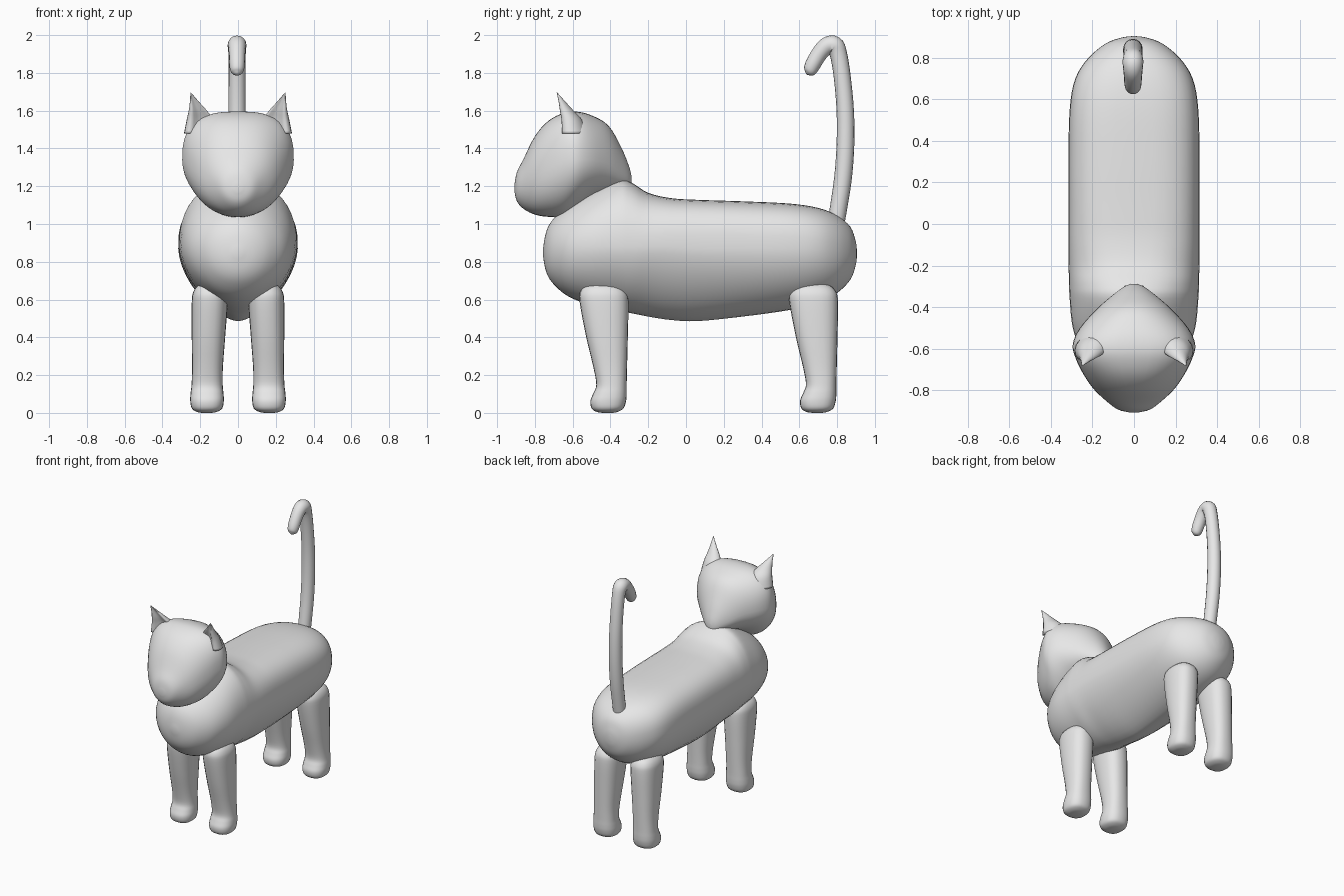
import bpy, bmesh, math
from mathutils import Vector

fur = bpy.data.materials.new("grey_fur")
fur.diffuse_color = (0.8, 0.8, 0.8, 1)


def smooth_rows(rows, steps=4):
    """Catmull-Rom interpolation of rows of numbers."""
    out = []
    for i in range(len(rows) - 1):
        a, b, c, d = (rows[max(i - 1, 0)], rows[i], rows[i + 1],
                      rows[min(i + 2, len(rows) - 1)])
        for s in range(steps):
            t = s / steps
            out.append([0.5 * (2 * q + (r - p) * t + (2 * p - 5 * q + 4 * r - u) * t * t
                               + (3 * q - p - 3 * r + u) * t ** 3)
                        for p, q, r, u in zip(a, b, c, d)])
    return out + [list(rows[-1])]


def loft(name, rings):
    """Skin a list of equal point rings and close both ends."""
    bm = bmesh.new()
    loops = [[bm.verts.new(p) for p in ring] for ring in rings]
    n = len(loops[0])
    for a, b in zip(loops, loops[1:]):
        for i in range(n):
            j = (i + 1) % n
            bm.faces.new((a[i], a[j], b[j], b[i]))
    bm.faces.new(loops[0][::-1])
    bm.faces.new(loops[-1])
    bmesh.ops.recalc_face_normals(bm, faces=bm.faces)
    mesh = bpy.data.meshes.new(name)
    bm.to_mesh(mesh)
    bm.free()
    mesh.materials.append(fur)
    mesh.polygons.foreach_set("use_smooth", [True] * len(mesh.polygons))
    obj = bpy.data.objects.new(name, mesh)
    bpy.context.collection.objects.link(obj)
    return obj


def power(v, n):
    return math.copysign(abs(v) ** (2 / n), v)


def section(y, top, bottom, mid, half, n_top, n_bottom, count=40):
    """Upright cross-section with separate roundness above and below."""
    ring = []
    for i in range(count):
        a = 2 * math.pi * i / count
        c, s = math.cos(a), math.sin(a)
        n = n_top if s >= 0 else n_bottom
        h = top - mid if s >= 0 else mid - bottom
        ring.append((half * power(c, n), y, mid + h * power(s, n)))
    return ring


# Body: y, top, bottom, widest height, half width, roundness above / below
body = [
    (-0.757, 0.87, 0.83, 0.85, 0.02, 2, 2),
    (-0.74, 0.96, 0.745, 0.85, 0.10, 2, 2),
    (-0.70, 1.03, 0.68, 0.86, 0.175, 2, 2),
    (-0.62, 1.10, 0.615, 0.87, 0.25, 2, 1.9),
    (-0.50, 1.17, 0.57, 0.88, 0.295, 2.1, 1.8),
    (-0.36, 1.235, 0.54, 0.88, 0.31, 2.2, 1.7),
    (-0.29, 1.22, 0.528, 0.88, 0.313, 2.3, 1.7),
    (-0.20, 1.165, 0.51, 0.88, 0.315, 2.5, 1.6),
    (-0.08, 1.137, 0.492, 0.88, 0.316, 2.8, 1.6),
    (0.06, 1.128, 0.486, 0.87, 0.316, 3, 1.6),
    (0.30, 1.12, 0.51, 0.87, 0.316, 3, 1.7),
    (0.55, 1.108, 0.545, 0.87, 0.31, 2.9, 1.8),
    (0.70, 1.085, 0.585, 0.87, 0.283, 2.6, 1.9),
    (0.80, 1.045, 0.635, 0.86, 0.22, 2.4, 2),
    (0.87, 0.985, 0.705, 0.85, 0.135, 2.2, 2),
    (0.898, 0.91, 0.78, 0.85, 0.06, 2, 2),
    (0.905, 0.86, 0.83, 0.845, 0.01, 2, 2),
]
loft("body", [section(*r) for r in smooth_rows(body)])

# Head, from muzzle to nape
head = [
    (-0.908, 1.21, 1.17, 1.19, 0.02, 2, 2),
    (-0.895, 1.275, 1.12, 1.20, 0.075, 2, 2),
    (-0.86, 1.345, 1.08, 1.22, 0.125, 2.1, 2),
    (-0.80, 1.465, 1.05, 1.25, 0.19, 2.2, 2.1),
    (-0.73, 1.545, 1.038, 1.29, 0.24, 2.4, 2.1),
    (-0.65, 1.587, 1.04, 1.33, 0.28, 2.7, 2),
    (-0.58, 1.595, 1.085, 1.34, 0.295, 2.7, 2),
    (-0.50, 1.575, 1.14, 1.34, 0.26, 2.4, 2),
    (-0.41, 1.52, 1.17, 1.32, 0.18, 2.1, 2),
    (-0.34, 1.40, 1.18, 1.27, 0.10, 2, 2),
    (-0.30, 1.30, 1.19, 1.24, 0.045, 2, 2),
    (-0.288, 1.25, 1.21, 1.23, 0.01, 2, 2),
]
loft("head", [section(*r) for r in smooth_rows(head)])


# Ears: centre, half width and half thickness, tapering to a sharp tip
ear = [
    (0.195, -0.595, 1.48, 0.095, 0.075),
    (0.20, -0.61, 1.55, 0.075, 0.06),
    (0.213, -0.635, 1.60, 0.05, 0.04),
    (0.23, -0.657, 1.645, 0.026, 0.021),
    (0.25, -0.683, 1.695, 0.002, 0.002),
]


def ear_ring(side, x, y, z, w, t, count=20):
    ring = []
    for i in range(count):
        a = 2 * math.pi * i / count
        u = w * math.cos(a)
        v = math.sin(a)
        # hollow front, rounded back
        d = t * v if v > 0 else t * (0.45 * v + 0.25 * math.sin(3 * a))
        ring.append((side * (x + 0.93 * u + 0.3 * d), y - 0.36 * u + 0.9 * d, z))
    return ring


# Legs: height, front edge, back edge, inner x, outer x
leg = [
    (0.69, -0.47, -0.41, 0.13, 0.17),
    (0.675, -0.53, -0.35, 0.09, 0.21),
    (0.64, -0.56, -0.315, 0.06, 0.237),
    (0.58, -0.562, -0.305, 0.055, 0.245),
    (0.40, -0.528, -0.308, 0.068, 0.245),
    (0.24, -0.49, -0.312, 0.08, 0.243),
    (0.15, -0.475, -0.314, 0.081, 0.246),
    (0.105, -0.49, -0.314, 0.077, 0.251),
    (0.065, -0.506, -0.317, 0.075, 0.253),
    (0.025, -0.50, -0.33, 0.083, 0.245),
    (0.006, -0.475, -0.36, 0.11, 0.22),
    (0.0, -0.44, -0.39, 0.14, 0.19),
]


def leg_ring(side, shift, z, front, back, inner, outer, count=24):
    ring = []
    for i in range(count):
        a = 2 * math.pi * i / count
        ring.append((side * ((inner + outer) / 2 + (outer - inner) / 2 * power(math.cos(a), 2.4)),
                     shift + (front + back) / 2 + (back - front) / 2 * power(math.sin(a), 2.4), z))
    return ring


for side, label in ((1, "left"), (-1, "right")):
    loft(label + "_ear", [ear_ring(side, *r) for r in smooth_rows(ear)])
    for shift, place in ((0, "front"), (1.11, "back")):
        loft(f"{label}_{place}_leg", [leg_ring(side, shift, *r) for r in smooth_rows(leg)])

# Tail: y, z, radius along a hooked path
tail = smooth_rows([
    (0.79, 0.98, 0.045), (0.81, 1.10, 0.046), (0.832, 1.25, 0.047), (0.844, 1.42, 0.047),
    (0.843, 1.60, 0.046), (0.827, 1.78, 0.045), (0.807, 1.90, 0.046), (0.785, 1.945, 0.050),
    (0.745, 1.942, 0.047), (0.705, 1.90, 0.043), (0.672, 1.845, 0.041), (0.656, 1.81, 0.034),
    (0.647, 1.795, 0.018), (0.644, 1.789, 0.002)])
rings = []
for i, (y, z, r) in enumerate(tail):
    a, b = tail[max(i - 1, 0)], tail[min(i + 1, len(tail) - 1)]
    along = Vector((0, b[0] - a[0], b[1] - a[1])).normalized()
    across = along.cross(Vector((1, 0, 0)))
    rings.append([Vector((-0.005 + r * math.cos(t), y, z)) + across * r * math.sin(t)
                  for t in (2 * math.pi * k / 16 for k in range(16))])
loft("tail", rings)
